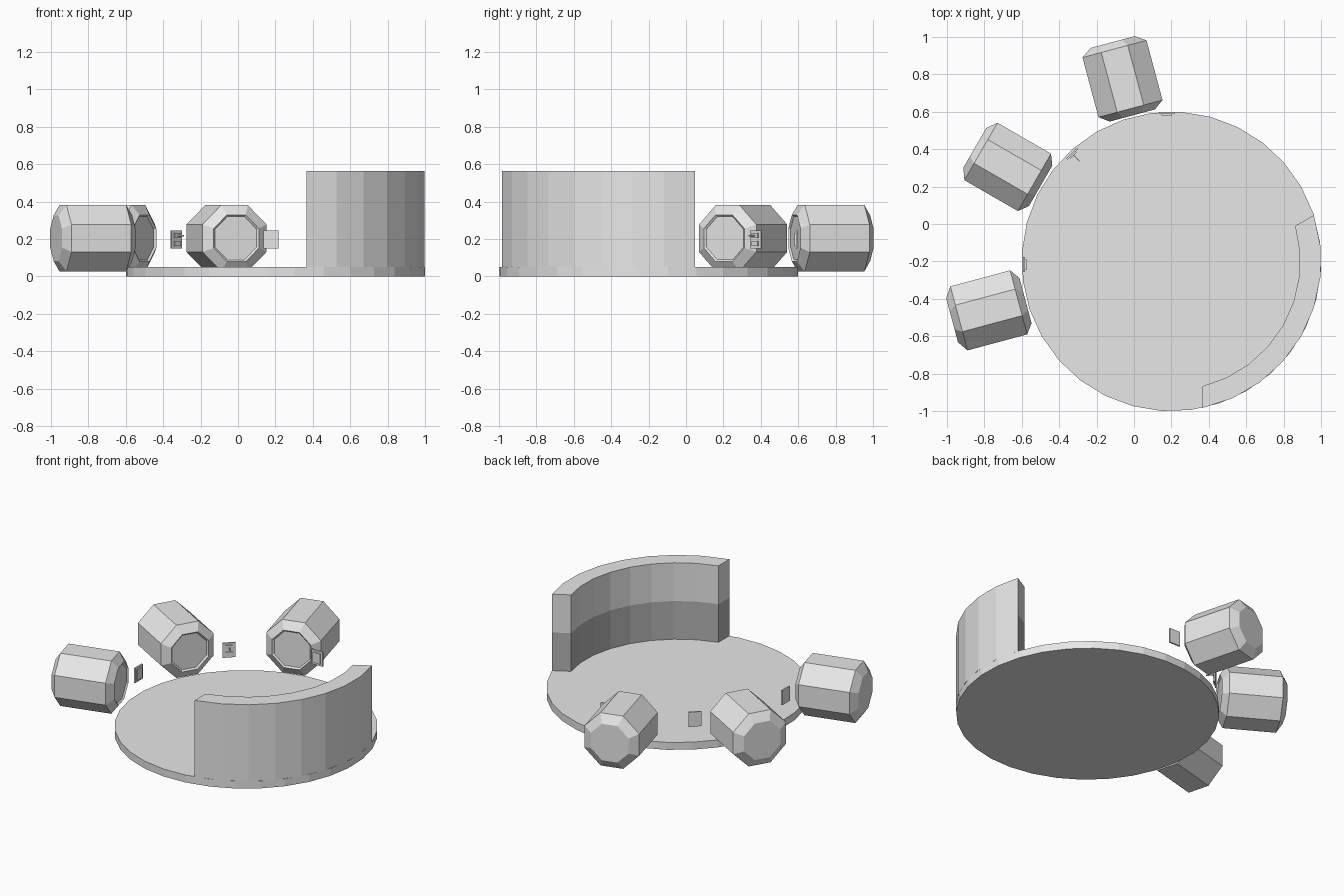
import bpy, bmesh
from math import radians, cos, sin, pi
from mathutils import Matrix, Vector

cube = bpy.data.objects.get("Cube")
if cube:
    bpy.data.objects.remove(cube, do_unlink=True)

CENTRE = Vector((0.2, -0.2, 0))
RADIUS = 0.8


def material(name, value):
    mat = bpy.data.materials.new(name)
    mat.use_nodes = True
    colour = (value, value, value, 1)
    mat.diffuse_color = colour
    mat.node_tree.nodes["Principled BSDF"].inputs["Base Color"].default_value = colour
    return mat


LIGHT = material("light_grey", 0.8)
DARK = material("dark_grey", 0.45)


def finish(name, bm, matrix, mats=(LIGHT,)):
    bmesh.ops.recalc_face_normals(bm, faces=bm.faces)
    mesh = bpy.data.meshes.new(name)
    bm.to_mesh(mesh)
    bm.free()
    for mat in mats:
        mesh.materials.append(mat)
    obj = bpy.data.objects.new(name, mesh)
    obj.matrix_world = matrix
    bpy.context.collection.objects.link(obj)
    return obj


def loft(bm, rings, closed=False):
    """Skin rings of equal length; cap both ends unless closed."""
    loops = [[bm.verts.new(p) for p in ring] for ring in rings]
    pairs = list(zip(loops, loops[1:]))
    if closed:
        pairs.append((loops[-1], loops[0]))
    for a, b in pairs:
        for i in range(len(a)):
            j = (i + 1) % len(a)
            bm.faces.new((a[i], a[j], b[j], b[i]))
    if not closed:
        bm.faces.new(loops[0])
        bm.faces.new(loops[-1])


def box(bm, centre, size):
    matrix = Matrix.Translation(centre) @ Matrix.Diagonal((*size, 1))
    bmesh.ops.create_cube(bm, size=1, matrix=matrix)


# Round floor platform
bm = bmesh.new()
bmesh.ops.create_cone(bm, cap_ends=True, segments=32, radius1=RADIUS, radius2=RADIUS,
                      depth=0.05, matrix=Matrix.Translation((0, 0, 0.025))
                      @ Matrix.Rotation(radians(7.5), 4, "Z"))
finish("platform", bm, Matrix.Translation(CENTRE))

# Curved wall: outer and inner arcs in three height levels
bm = bmesh.new()
STEPS = 8
LOW, MID, TOP = 0.05, 0.306, 0.563
rings = []
for i in range(STEPS + 1):
    t = i / STEPS - 0.5
    outer, inner = radians(-30 + 96 * t), radians(-30 + 92 * t)
    ring = [(RADIUS * cos(outer), RADIUS * sin(outer), z) for z in (LOW, MID, TOP)]
    ring += [(0.687 * cos(inner), 0.687 * sin(inner), z) for z in (TOP, MID, LOW)]
    rings.append(ring)
loft(bm, rings)
# Split each end at the middle height
bmesh.ops.bisect_plane(bm, geom=bm.verts[:] + bm.edges[:] + bm.faces[:],
                       plane_co=(0, 0, MID), plane_no=(0, 0, 1))
bm.normal_update()
bmesh.ops.recalc_face_normals(bm, faces=bm.faces)
# Lower half of the inside and ends is darker
for face in bm.faces:
    centre = face.calc_center_median()
    outward = face.normal.dot(Vector((centre.x, centre.y, 0)).normalized())
    if centre.z < MID and abs(face.normal.z) < 0.5 and outward < 0.7:
        face.material_index = 1
finish("curved_wall", bm, Matrix.Translation(CENTRE), (LIGHT, DARK))


# Eight-sided pods with bevelled ends and a shallow recessed door
def octagon(x, apothem):
    r = apothem / cos(pi / 8)
    return [(x, r * cos(pi / 8 + k * pi / 4), r * sin(pi / 8 + k * pi / 4))
            for k in range(8)]


for number, angle in enumerate((105, 150, 195), 1):
    bm = bmesh.new()
    loft(bm, [octagon(x, a) for x, a in ((-0.193, 0.115), (-0.203, 0.125), (-0.165, 0.177),
                                        (0.165, 0.177), (0.203, 0.122))])
    place = (Matrix.Translation(CENTRE) @ Matrix.Rotation(radians(angle), 4, "Z")
             @ Matrix.Translation((1.01, 0, 0.204)))
    finish(f"pod_{number}", bm, place)

# Floating control panels facing the platform's middle
panels = (("back", (0.175, 0.592), 90), ("corner", (-0.33, 0.375), 135),
          ("side", (-0.587, -0.217), 180))
for label, (x, y), angle in panels:
    bm = bmesh.new()
    box(bm, (0, 0, 0), (0.01, 0.08, 0.098))
    if label == "corner":
        # Lever and two raised buttons
        box(bm, (-0.03, 0, 0.02), (0.05, 0.006, 0.006))
        for z in (-0.022, 0.022):
            box(bm, (-0.008, 0, z), (0.008, 0.045, 0.026))
    else:
        box(bm, (-0.008, 0, 0), (0.008, 0.055, 0.07))
    finish(f"{label}_panel", bm, Matrix.Translation((x, y, 0.197))
           @ Matrix.Rotation(radians(angle), 4, "Z"))
